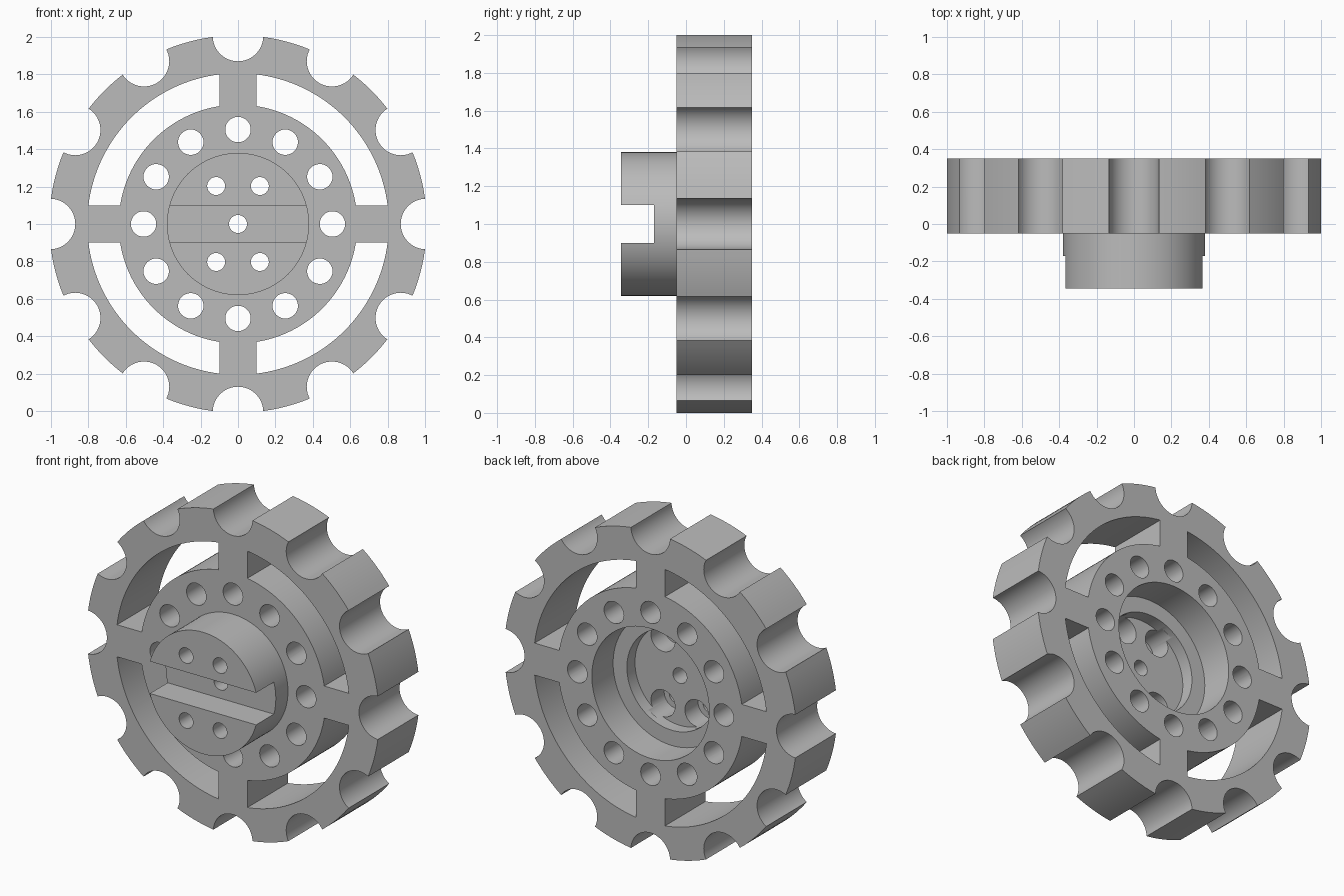
import bpy
import bmesh
from math import sin, cos, asin, pi, radians

old = bpy.data.objects.get("Cube")
if old:
    bpy.data.objects.remove(old, do_unlink=True)

FRONT, BACK = -0.05, 0.35      # wheel faces along y
NOSE = -0.345                  # front of the hub
RIM, RING_IN, DISC = 1.009, 0.806, 0.638
SPOKE = 0.1                    # half width of a spoke

grey = bpy.data.materials.new("plain grey")
grey.use_nodes = True
grey.diffuse_color = (0.5, 0.5, 0.5, 1)
grey.node_tree.nodes["Principled BSDF"].inputs["Base Color"].default_value = (0.5, 0.5, 0.5, 1)


def arc(r, a0, a1, n, cx=0, cz=0):
    return [(cx + r * cos(a0 + (a1 - a0) * i / n), cz + r * sin(a0 + (a1 - a0) * i / n))
            for i in range(n + 1)]


def circle(r, cx=0, cz=0, n=48):
    return arc(r, 0, 2 * pi, n, cx, cz)[:-1]


def polar(r, degrees):
    return r * cos(radians(degrees)), r * sin(radians(degrees))


def prisms(name, outlines, y0, y1):
    """One object holding a prism along y for every (x, z) outline."""
    bm = bmesh.new()
    for pts in outlines:
        face = bm.faces.new([bm.verts.new((x, y0, z + 1)) for x, z in pts])
        out = bmesh.ops.extrude_face_region(bm, geom=[face])
        moved = [v for v in out["geom"] if isinstance(v, bmesh.types.BMVert)]
        bmesh.ops.translate(bm, verts=moved, vec=(0, y1 - y0, 0))
    bmesh.ops.recalc_face_normals(bm, faces=bm.faces)
    mesh = bpy.data.meshes.new(name)
    bm.to_mesh(mesh)
    bm.free()
    mesh.materials.append(grey)
    ob = bpy.data.objects.new(name, mesh)
    bpy.context.collection.objects.link(ob)
    return ob


def combine(target, tool, operation="DIFFERENCE"):
    mod = target.modifiers.new(tool.name, "BOOLEAN")
    mod.operation, mod.solver, mod.object = operation, "EXACT", tool
    bpy.context.view_layer.objects.active = target
    bpy.ops.object.modifier_apply(modifier=mod.name)
    bpy.data.objects.remove(tool, do_unlink=True)


# Wheel body with the round hub on its front
wheel = prisms("notched_wheel", [circle(RIM, n=144)], FRONT, BACK)
combine(wheel, prisms("hub", [circle(0.38, n=96)], NOSE, 0.0), "UNION")

# Rim notches
notches = [circle(0.135, *polar(1.005, 30 * i)) for i in range(12)]
combine(wheel, prisms("rim_notches", notches, FRONT - 0.1, BACK + 0.1))

# Four curved windows that leave the spokes
windows = []
for q in range(4):
    turn = q * pi / 2
    a, b = asin(SPOKE / RING_IN), asin(SPOKE / DISC)
    windows.append(arc(RING_IN, turn + a, turn + pi / 2 - a, 32)
                   + arc(DISC, turn + pi / 2 - b, turn + b, 32))
combine(wheel, prisms("windows", windows, FRONT - 0.1, BACK + 0.1))

# Ring of through holes
holes = [circle(0.068, *polar(0.505, 30 * i), n=32) for i in range(12)]
combine(wheel, prisms("ring_holes", holes, FRONT - 0.1, BACK + 0.1))

# Stepped bore in the back
combine(wheel, prisms("back_bore", [circle(0.405, n=96)], 0.14, BACK + 0.1))
combine(wheel, prisms("inner_bore", [circle(0.31, n=96)], 0.06, 0.25))

# Slot across the hub front
slot = [(-0.5, -0.1), (0.5, -0.1), (0.5, 0.1), (-0.5, 0.1)]
combine(wheel, prisms("hub_slot", [slot], NOSE - 0.1, -0.17))

# Screw holes, counterbored from behind, and the axle hole
screws = [(sx * 0.117, sz * 0.203) for sx in (-1, 1) for sz in (-1, 1)]
combine(wheel, prisms("counterbores", [circle(0.083, *p, n=32) for p in screws], -0.07, 0.1))
combine(wheel, prisms("screw_holes", [circle(0.048, *p, n=32) for p in screws + [(0, 0)]],
                      NOSE - 0.1, 0.12))

bpy.ops.object.select_all(action="DESELECT")
wheel.select_set(True)
bpy.context.view_layer.objects.active = wheel
bpy.ops.object.shade_smooth_by_angle(angle=radians(30))
